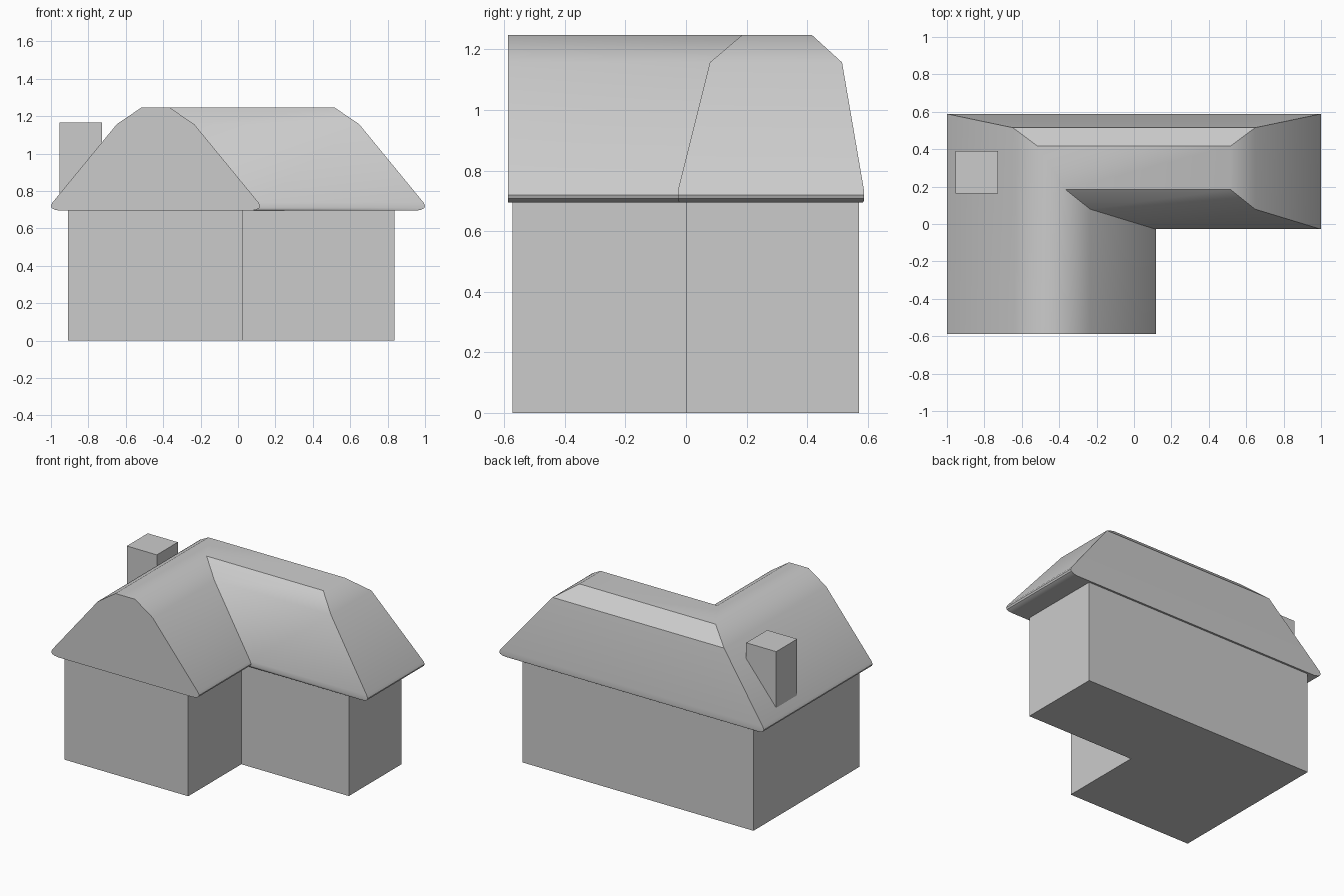
import bpy, bmesh, math

if "Cube" in bpy.data.objects:
    bpy.data.objects.remove(bpy.data.objects["Cube"])

grey = bpy.data.materials.new("plain grey")
grey.diffuse_color = (0.6, 0.6, 0.6, 1)
grey.use_nodes = True
grey.node_tree.nodes["Principled BSDF"].inputs["Base Color"].default_value = grey.diffuse_color


def l_ring(left, inner, right, front, notch, back, z):
    """Counter-clockwise L-shaped outline at height z."""
    return [(left, front, z), (inner, front, z), (inner, notch, z),
            (right, notch, z), (right, back, z), (left, back, z)]


def loft(name, rings, angle):
    """Closed solid skinned through a stack of matching outlines."""
    bm = bmesh.new()
    loops = [[bm.verts.new(p) for p in ring] for ring in rings]
    n = len(loops[0])
    for lo, hi in zip(loops, loops[1:]):
        for i in range(n):
            j = (i + 1) % n
            bm.faces.new((lo[i], lo[j], hi[j], hi[i]))
    bm.faces.new(loops[0][::-1])
    bm.faces.new(loops[-1])
    # weld the coplanar gable strips into one flat face each
    bmesh.ops.dissolve_limit(bm, angle_limit=math.radians(0.5),
                             verts=bm.verts[:], edges=bm.edges[:])
    bmesh.ops.recalc_face_normals(bm, faces=bm.faces[:])
    mesh = bpy.data.meshes.new(name)
    bm.to_mesh(mesh)
    bm.free()
    mesh.materials.append(grey)
    ob = bpy.data.objects.new(name, mesh)
    bpy.context.collection.objects.link(ob)
    bpy.ops.object.select_all(action='DESELECT')
    ob.select_set(True)
    bpy.context.view_layer.objects.active = ob
    bpy.ops.object.shade_smooth_by_angle(angle=math.radians(angle))
    return ob


# L-shaped walls
loft("walls", [l_ring(-0.91, 0.025, 0.838, -0.573, 0.0, 0.571, z)
               for z in (0.0, 0.71)], 30)

# Roof: rounded eave, steep slope, shallower upper slope, flat ridge
# (z, inset of the ends in x, inset of the long sides in y)
levels = [(0.695, 0.05, 0.004), (0.699, 0.022, 0.001), (0.708, 0.005, 0.0),
          (0.720, 0.0, 0.0), (0.738, 0.008, 0.001),
          (1.157, 0.352, 0.073), (1.247, 0.485, 0.172)]
roof = []
for z, dx, dy in levels:
    notch = -0.027 + dy * 1.22 + (0.017 if dy > 0.07 else 0)
    roof.append(l_ring(-1 + dx, 0.118 - dx, 1 - dx, -0.588,
                       min(notch, 0.185), 0.588 - dy, z))
loft("roof", roof, 36)

# Chimney on the left slope
loft("chimney", [[(-0.955, 0.163, z), (-0.728, 0.163, z),
                  (-0.728, 0.39, z), (-0.955, 0.39, z)]
                 for z in (0.74, 1.167)], 30)
